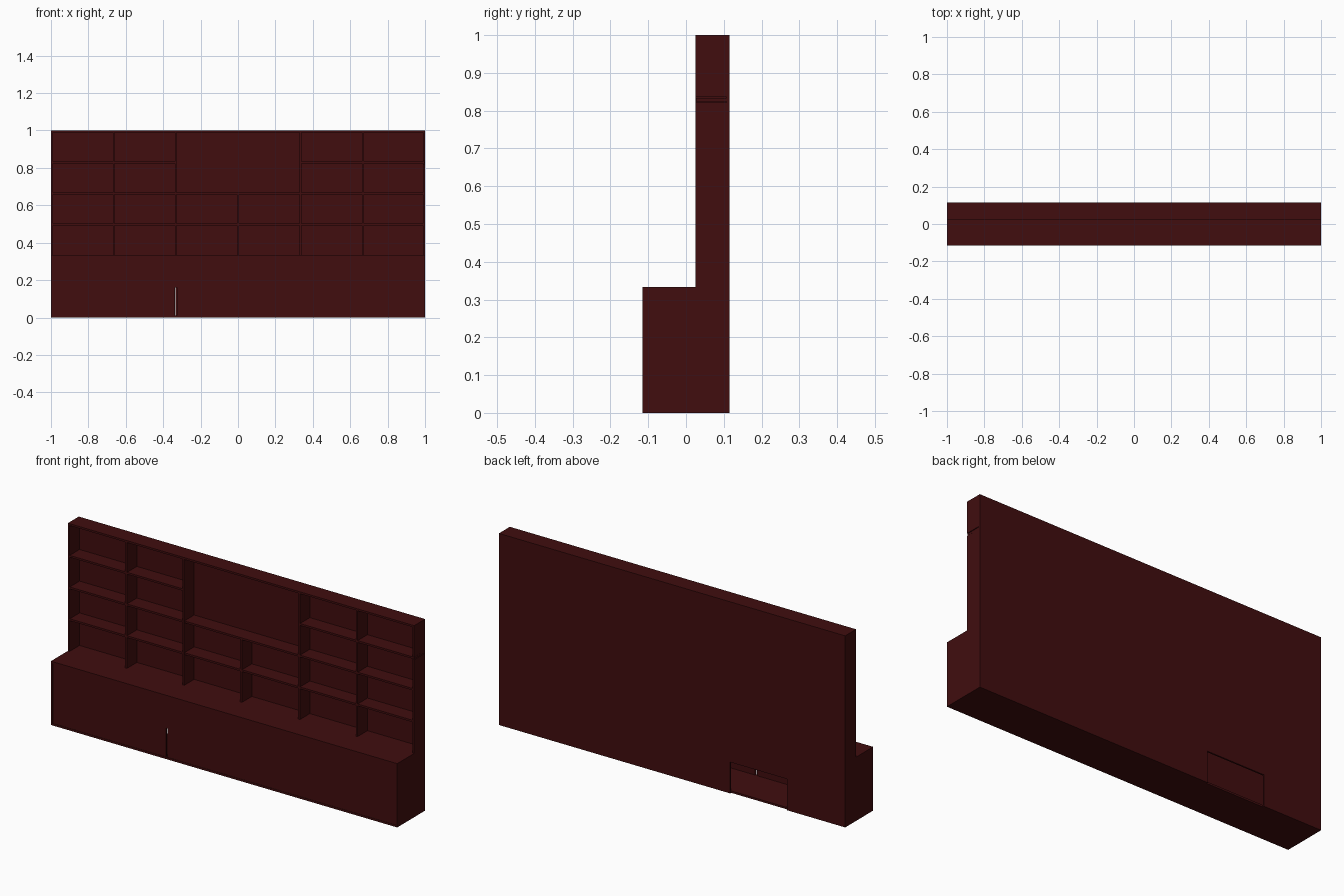
import bpy, bmesh

if "Cube" in bpy.data.objects:
    bpy.data.objects.remove(bpy.data.objects["Cube"])

wood = bpy.data.materials.new("dark_mahogany")
wood.diffuse_color = (0.052, 0.004, 0.0045, 1)
wood.use_nodes = True
wood.node_tree.nodes["Principled BSDF"].inputs["Base Color"].default_value = wood.diffuse_color

T = 0.01                 # board thickness
BACK, UP, FRONT = 0.115, 0.025, -0.115
INNER = 0.107            # inner face of the back panel
BASE = 0.333             # height of the lower cabinet


def finish(name, bm):
    bmesh.ops.recalc_face_normals(bm, faces=bm.faces)
    me = bpy.data.meshes.new(name)
    bm.to_mesh(me)
    bm.free()
    me.materials.append(wood)
    bpy.context.collection.objects.link(bpy.data.objects.new(name, me))


def board(name, x0, x1, y0, y1, z0, z1):
    bm = bmesh.new()
    bmesh.ops.create_cube(bm, size=1)
    for v in bm.verts:
        v.co = (x1 if v.co.x > 0 else x0, y1 if v.co.y > 0 else y0, z1 if v.co.z > 0 else z0)
    finish(name, bm)


def panel(name, outline, y0, y1):
    """Upright panel: an x/z outline extruded along y."""
    bm = bmesh.new()
    face = bm.faces.new([bm.verts.new((x, y0, z)) for x, z in outline])
    ext = bmesh.ops.extrude_face_region(bm, geom=[face])
    for v in ext["geom"]:
        if isinstance(v, bmesh.types.BMVert):
            v.co.y = y1
    finish(name, bm)


def notched(x0, x1, z0, z1, n0, n1, nz):
    return [(x0, z0), (n0, z0), (n0, nz), (n1, nz), (n1, z0), (x1, z0), (x1, z1), (x0, z1)]


# back panel with the open cable bay at the bottom
panel("back_panel", notched(-1, 1, 0, 1, -0.665, -0.335, 0.163), INNER, BACK)

# lower cabinet carcass
board("cabinet_floor", -1, 1, FRONT, INNER, 0, T)
board("cabinet_top", -1, 1, FRONT, INNER, BASE - T, BASE)
for side, x in (("left", -1), ("right", 1 - T)):
    board("cabinet_side_" + side, x, x + T, FRONT, INNER, T, BASE - T)
board("cabinet_middle", -T / 2, T / 2, FRONT + 0.004, INNER, T, BASE - T)

# door fronts, the left one with a narrow slit
panel("door_left", notched(-1 + T, -0.006, T, BASE - T, -0.337, -0.327, 0.16),
      FRONT + 0.002, FRONT + 0.012)
board("door_right", 0.006, 1 - T, FRONT + 0.002, FRONT + 0.012, T, BASE - T)

# bookcase frame; the right side is slotted for its top shelf
board("bookcase_top", -1, 1, UP, INNER, 1 - T, 1)
board("bookcase_side_left", -1, -1 + T, UP, INNER, BASE, 1 - T)
board("bookcase_side_right_lower", 1 - T, 1, UP, INNER, BASE, 0.822)
board("bookcase_side_right_upper", 1 - T, 1, UP, INNER, 0.836, 1 - T)

# uprights
for i, (x, top) in enumerate(((-0.664, 1 - T), (-0.333, 1 - T), (0, 0.66),
                              (0.335, 1 - T), (0.668, 1 - T))):
    board(f"upright_{i}", x - T / 2, x + T / 2, UP, INNER, BASE, top)

# shelves
for z in (0.498, 0.664):
    board("long_shelf", -1 + T, 1 - T, UP + 0.001, INNER, z - T / 2, z + T / 2)
board("top_shelf_left", -1 + T, -0.333, UP + 0.001, INNER, 0.824, 0.834)
board("top_shelf_right", 0.335, 0.998, UP + 0.001, INNER, 0.824, 0.834)
